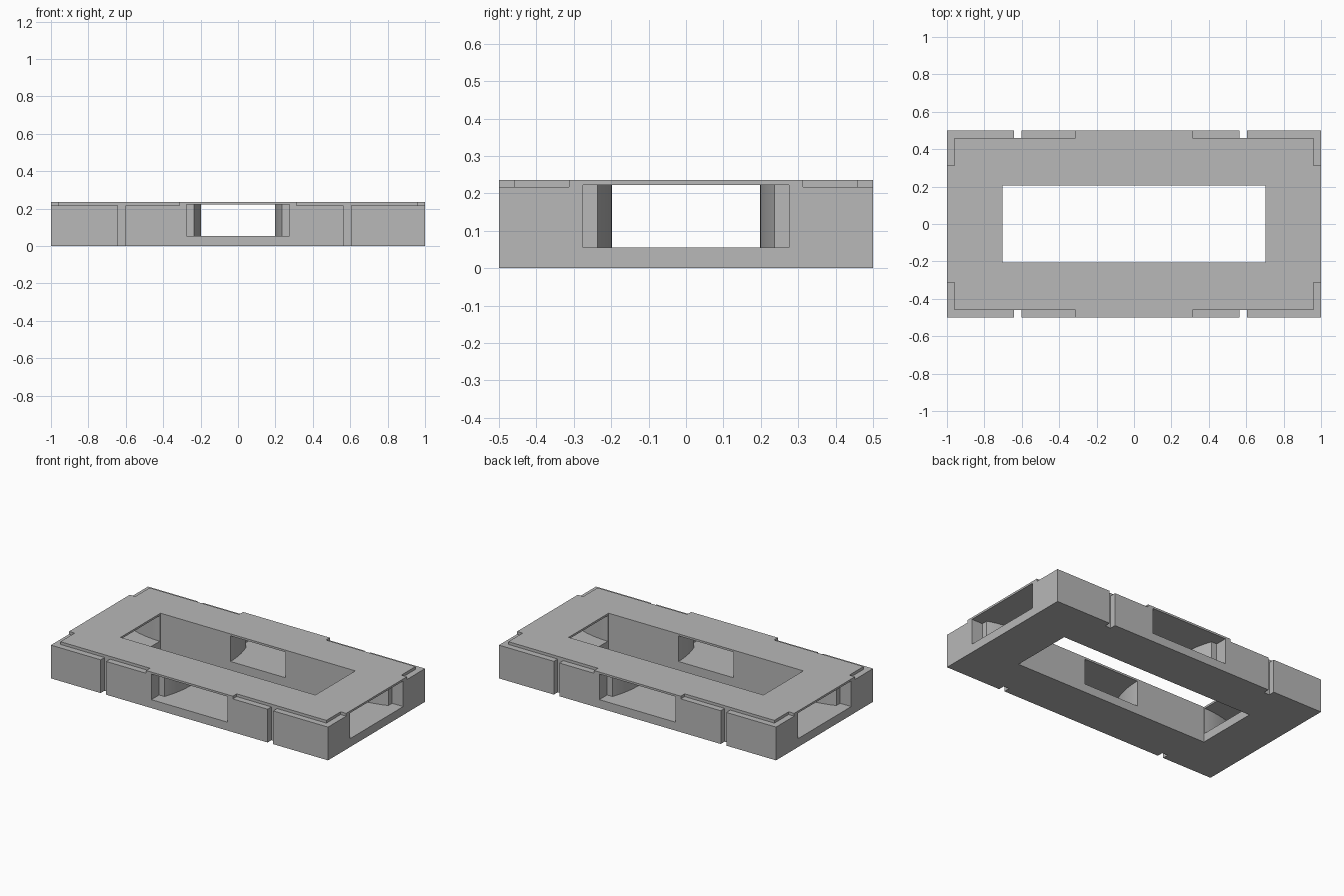
import bpy, bmesh, math
from mathutils import Matrix

if "Cube" in bpy.data.objects:
    bpy.data.objects.remove(bpy.data.objects["Cube"], do_unlink=True)

grey = bpy.data.materials.new("mid grey")
grey.use_nodes = True
grey.diffuse_color = (0.48, 0.48, 0.48, 1)
grey.node_tree.nodes["Principled BSDF"].inputs["Base Color"].default_value = grey.diffuse_color

HX, HY, HEIGHT = 1.0, 0.5, 0.235      # outer half sizes and height
OPEN_X, OPEN_Y = 0.703, 0.206         # central opening half sizes
LEDGE_Z, DEPTH, LEDGE_END = 0.217, 0.04, 0.313
WIN_LOW, WIN_HIGH = 0.055, 0.222


def prism(name, outline, z0, z1):
    """Solid made by extruding a plan outline from z0 to z1."""
    bm = bmesh.new()
    face = bm.faces.new([bm.verts.new((x, y, z0)) for x, y in outline])
    up = bmesh.ops.extrude_face_region(bm, geom=[face])["geom"]
    bmesh.ops.translate(bm, vec=(0, 0, z1 - z0),
                        verts=[v for v in up if isinstance(v, bmesh.types.BMVert)])
    bmesh.ops.recalc_face_normals(bm, faces=bm.faces)
    mesh = bpy.data.meshes.new(name)
    bm.to_mesh(mesh)
    bm.free()
    mesh.materials.append(grey)
    obj = bpy.data.objects.new(name, mesh)
    bpy.context.collection.objects.link(obj)
    return obj


def block(name, x0, x1, y0, y1, z0, z1):
    return prism(name, [(x0, y0), (x1, y0), (x1, y1), (x0, y1)], z0, z1)


def window(name, angle, edge, inner):
    """Wall window: wide outer pocket, then sides that curve in to the opening."""
    pocket, wide, mid, narrow = edge - 0.08, 0.275, 0.236, 0.198
    side = [(wide, edge + 0.1), (wide, pocket)]
    steps = 12
    for i in range(steps + 1):
        t = 1 - i / steps
        side.append((narrow + (mid - narrow) * t * t, inner + (pocket - inner) * t))
    side.append((narrow, inner - 0.05))
    outline = side + [(-x, y) for x, y in reversed(side)]
    obj = prism(name, outline, WIN_LOW, WIN_HIGH)
    obj.data.transform(Matrix.Rotation(angle, 4, "Z"))
    return obj


base = block("base_frame", -HX, HX, -HY, HY, 0, HEIGHT)
cutters = [block("opening_cutter", -OPEN_X, OPEN_X, -OPEN_Y, OPEN_Y, -0.1, 0.4)]

# Windows through all four walls
for i in range(4):
    edge, inner = ((HY, OPEN_Y), (HX, OPEN_X))[i % 2]
    cutters.append(window("window_cutter", i * math.pi / 2, edge, inner))

# L-shaped ledges at the top corners
for sx in (-1, 1):
    for sy in (-1, 1):
        plan = [(1.1, 0.6), (LEDGE_END, 0.6), (LEDGE_END, HY - DEPTH),
                (HX - DEPTH, HY - DEPTH), (HX - DEPTH, LEDGE_END), (1.1, LEDGE_END)]
        cutters.append(prism("ledge_cutter", [(x * sx, y * sy) for x, y in plan],
                             LEDGE_Z, 0.4))

# Vertical grooves in the front and back
for x in (-0.621, 0.584):
    for sy in (-1, 1):
        cutters.append(block("groove_cutter", x - 0.02, x + 0.02,
                             sy * (HY - DEPTH), sy * 0.6, -0.1, 0.4))

bpy.context.view_layer.objects.active = base
for cutter in cutters:
    cutter.hide_render = True
    mod = base.modifiers.new("cut", "BOOLEAN")
    mod.operation = "DIFFERENCE"
    mod.solver = "EXACT"
    mod.object = cutter
    bpy.ops.object.modifier_apply(modifier=mod.name)
    bpy.data.objects.remove(cutter, do_unlink=True)

bpy.ops.object.select_all(action="DESELECT")
base.select_set(True)
bpy.ops.object.shade_smooth_by_angle(angle=math.radians(15))
